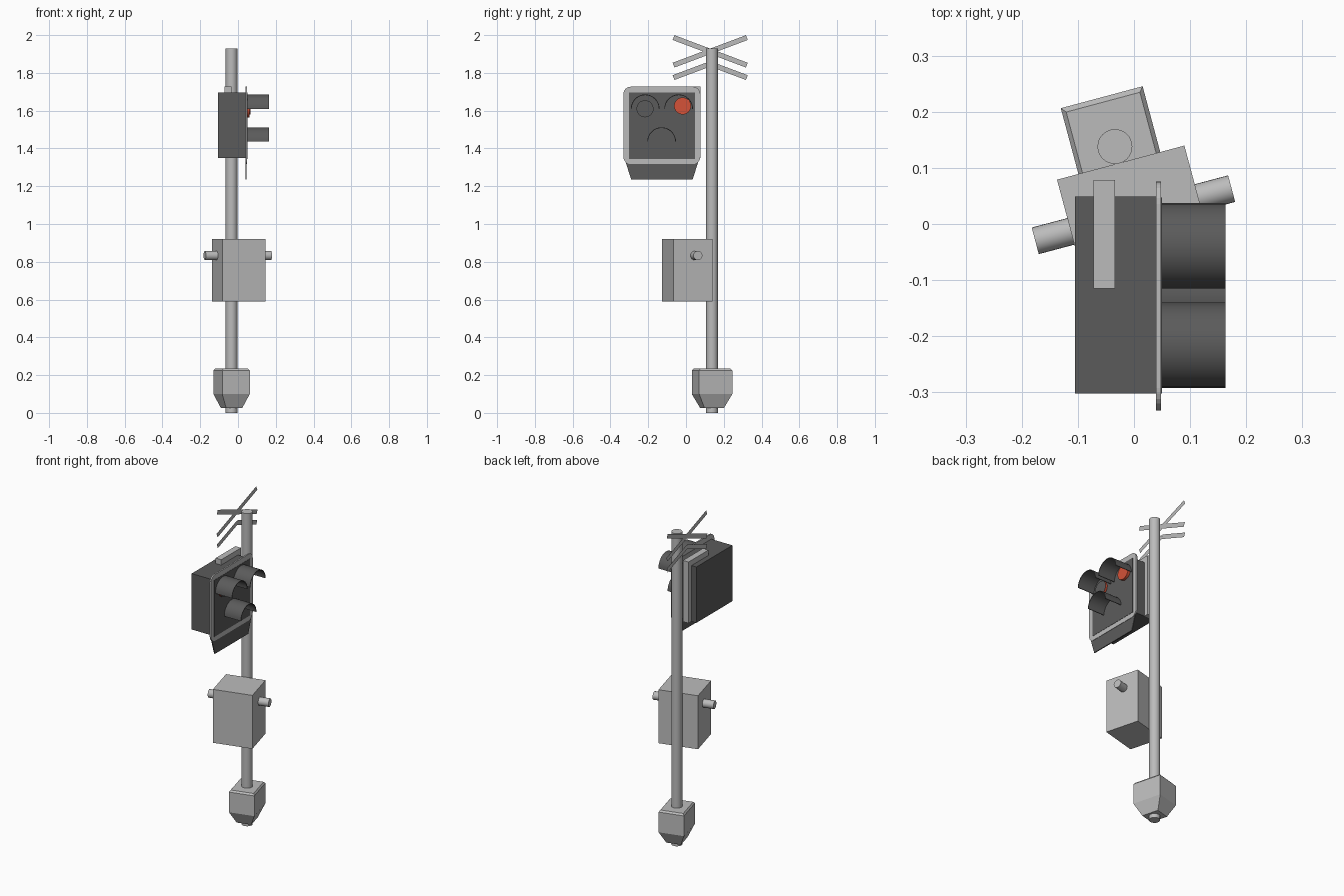
import bpy, bmesh, math
from mathutils import Matrix, Vector

if "Cube" in bpy.data.objects:
    bpy.data.objects.remove(bpy.data.objects["Cube"])


def mat(name, rgb):
    m = bpy.data.materials.new(name)
    m.diffuse_color = (*rgb, 1)
    m.use_nodes = True
    m.node_tree.nodes["Principled BSDF"].inputs["Base Color"].default_value = m.diffuse_color
    return m


GREY = mat("light_grey", (0.50, 0.50, 0.50))
DARK = mat("dark_grey", (0.105, 0.105, 0.105))
RED = mat("signal_red", (0.66, 0.085, 0.04))
TURN = math.radians(15)


def finish(name, bm, m, smooth=False):
    bmesh.ops.recalc_face_normals(bm, faces=bm.faces)
    me = bpy.data.meshes.new(name)
    bm.to_mesh(me)
    bm.free()
    me.materials.append(m)
    ob = bpy.data.objects.new(name, me)
    bpy.context.collection.objects.link(ob)
    if smooth:
        bpy.ops.object.select_all(action='DESELECT')
        ob.select_set(True)
        bpy.context.view_layer.objects.active = ob
        bpy.ops.object.shade_smooth_by_angle(angle=math.radians(35))
    return ob


def box(name, lo, hi, m):
    bm = bmesh.new()
    bmesh.ops.create_cube(bm, size=1)
    for v in bm.verts:
        v.co = [(a + b) / 2 + c * (b - a) for a, b, c in zip(lo, hi, v.co)]
    return finish(name, bm, m)


def rod(name, p, q, r, m, sides=24):
    p, q = Vector(p), Vector(q)
    bm = bmesh.new()
    bmesh.ops.create_cone(bm, cap_ends=True, segments=sides, radius1=r, radius2=r,
                          depth=(q - p).length)
    rot = (q - p).to_track_quat('Z', 'Y').to_matrix().to_4x4()
    bmesh.ops.transform(bm, matrix=Matrix.Translation((p + q) / 2) @ rot, verts=bm.verts)
    return finish(name, bm, m, True)


def plate(name, pts, x0, x1, m):
    """Extrude a (y, z) outline from x0 to x1; a flat sheet when they match."""
    bm = bmesh.new()
    f = bm.faces.new([bm.verts.new((x0, y, z)) for y, z in pts])
    if x1 != x0:
        r = bmesh.ops.extrude_face_region(bm, geom=[f], use_keep_orig=True)
        for v in r["geom"]:
            if isinstance(v, bmesh.types.BMVert):
                v.co.x = x1
    return finish(name, bm, m)


def rounded(y0, y1, z0, z1, r, n=6):
    pts = []
    for i, (y, z) in enumerate([(y1 - r, z1 - r), (y0 + r, z1 - r), (y0 + r, z0 + r), (y1 - r, z0 + r)]):
        for k in range(n + 1):
            a = math.pi / 2 * (i + k / n)
            pts.append((y + r * math.cos(a), z + r * math.sin(a)))
    return pts


# Pole
PX, PY = -0.034, 0.138
rod("pole", (PX, PY, 0), (PX, PY, 1.93), 0.031, GREY, 32)

# Tapered foot, turned with the control box
bm = bmesh.new()
rings = []
for z, k in [(0.025, 0.58), (0.10, 1), (0.225, 1), (0.235, 0.9)]:
    rings.append([bm.verts.new((sx * 0.0755 * k, sy * 0.091 * k, z))
                  for sx, sy in [(-1, -1), (1, -1), (1, 1), (-1, 1)]])
for a, b in zip(rings, rings[1:]):
    for i in range(4):
        bm.faces.new([a[i], a[(i + 1) % 4], b[(i + 1) % 4], b[i]])
bm.faces.new(rings[0])
bm.faces.new(rings[-1])
foot = finish("pole_foot", bm, GREY)
foot.location = (PX, PY, 0)
foot.rotation_euler.z = TURN

# Control box with side knobs
cabinet = box("control_box", (-0.1175, -0.107, 0.59), (0.1175, 0.107, 0.92), GREY)
cabinet.location = (0.004, 0.006, 0)
cabinet.rotation_euler.z = TURN
rod("control_box_knobs", (-0.176, -0.03, 0.833), (0.174, 0.063, 0.833), 0.0245, GREY)

# Signal head: housing, rounded backing plate, dark face and lower apron
box("signal_housing", (-0.105, -0.302, 1.35), (0.04, 0.049, 1.695), DARK)
plate("signal_backing", rounded(-0.332, 0.076, 1.317, 1.727, 0.04), 0.039, 0.048, GREY)
plate("signal_face", [(-0.302, 1.345), (0.047, 1.345), (0.047, 1.695), (-0.302, 1.695)],
      0.047, 0.0495, DARK)
plate("signal_apron", [(-0.325, 1.345), (-0.29, 1.235), (0.035, 1.235), (0.07, 1.345)],
      0.040, 0.046, DARK)

# Half-round hoods
for name, cy, cz in [("left", -0.216, 1.61), ("right", -0.039, 1.61), ("lower", -0.129, 1.436)]:
    bm = bmesh.new()
    rows = []
    for i in range(17):
        a = math.pi * i / 16
        c, s = math.cos(a), math.sin(a)
        rows.append([bm.verts.new((x, cy + r * c, cz + r * s))
                     for x, r in [(0.048, 0.076), (0.163, 0.076), (0.163, 0.072), (0.048, 0.072)]])
    for a, b in zip(rows, rows[1:]):
        for k in range(4):
            bm.faces.new([a[k], a[(k + 1) % 4], b[(k + 1) % 4], b[k]])
    bm.faces.new(rows[0])
    bm.faces.new(rows[-1])
    finish(name + "_hood", bm, DARK, True)

# Lamps: the right one lit, the left one with a dark cover
rod("right_lamp", (0.048, -0.018, 1.625), (0.066, -0.018, 1.625), 0.045, RED, 32)
left = rod("left_lamp", (0.048, -0.217, 1.61), (0.062, -0.217, 1.61), 0.045, RED, 32)
left.data.materials.append(DARK)
for p in left.data.polygons:
    if p.normal.x > 0.9:
        p.material_index = 1

# Mounting strap over the top and down the back of the housing
box("strap_top", (-0.072, -0.115, 1.69), (-0.034, 0.078, 1.728), GREY)
box("strap_back", (-0.072, 0.045, 1.35), (-0.034, 0.078, 1.70), GREY)


# Crossed boards and the two sloping boards below them
def board(name, y0, z0, y1, z1, x):
    h = 0.0135
    d = Vector((y1 - y0, z1 - z0)).normalized() * h
    n = Vector((-d.y, d.x))
    a, b = Vector((y0, z0)), Vector((y1, z1))
    plate(name, [tuple(p) for p in (a - n, b - n, b + n, a + n)], x, x, GREY)


board("cross_board_a", -0.066, 1.987, 0.322, 1.841, -0.095)
board("cross_board_b", -0.066, 1.841, 0.322, 1.987, -0.097)
board("lower_board_left", -0.066, 1.775, 0.128, 1.848, -0.095)
board("lower_board_right", 0.128, 1.848, 0.322, 1.775, -0.097)
